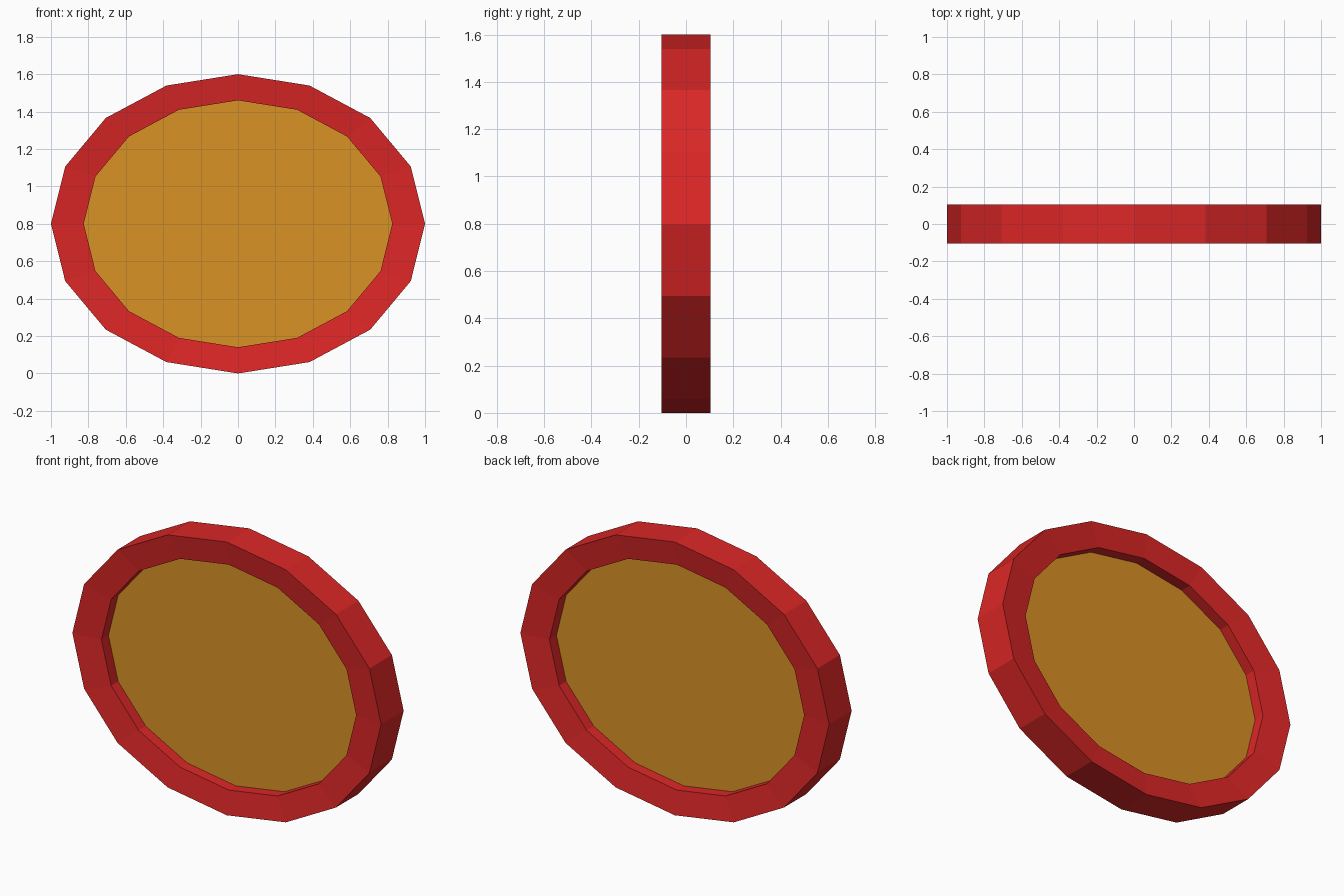
import bpy, bmesh, math

if "Cube" in bpy.data.objects:
    bpy.data.objects.remove(bpy.data.objects["Cube"])

SIDES = 16
CENTRE_Z = 0.8


def linear(r, g, b):
    f = lambda c: c / 12.92 if c <= 0.04045 else ((c + 0.055) / 1.055) ** 2.4
    return (f(r / 255), f(g / 255), f(b / 255), 1.0)


def material(name, rgb):
    mat = bpy.data.materials.new(name)
    mat.diffuse_color = linear(*rgb)
    mat.use_nodes = True
    mat.node_tree.nodes["Principled BSDF"].inputs["Base Color"].default_value = mat.diffuse_color
    return mat


def ellipse(bm, rx, rz, y):
    """Add one upright elliptical loop of vertices."""
    return [bm.verts.new((rx * math.cos(a), y, CENTRE_Z + rz * math.sin(a)))
            for a in (2 * math.pi * i / SIDES for i in range(SIDES))]


def bridge(bm, a, b):
    for i in range(SIDES):
        j = (i + 1) % SIDES
        bm.faces.new((a[i], a[j], b[j], b[i]))


def finish(bm, name, mat):
    bmesh.ops.recalc_face_normals(bm, faces=bm.faces)
    mesh = bpy.data.meshes.new(name)
    bm.to_mesh(mesh)
    bm.free()
    mesh.materials.append(mat)
    bpy.context.collection.objects.link(bpy.data.objects.new(name, mesh))


# Rim: a faceted band whose front and back faces slope in toward the plate
bm = bmesh.new()
section = [(1.0, 0.8, -0.104), (1.0, 0.8, 0.104),
           (0.825, 0.66, 0.085), (0.825, 0.66, -0.085)]
loops = [ellipse(bm, *p) for p in section]
for k in range(4):
    bridge(bm, loops[k], loops[(k + 1) % 4])
finish(bm, "rim", material("red", (220, 38, 38)))

# Plate: thin gold disc recessed inside the rim
bm = bmesh.new()
front, back = (ellipse(bm, 0.825, 0.66, y) for y in (-0.02, 0.02))
bridge(bm, front, back)
bm.faces.new(front)
bm.faces.new(back)
finish(bm, "plate", material("gold", (218, 146, 37)))
